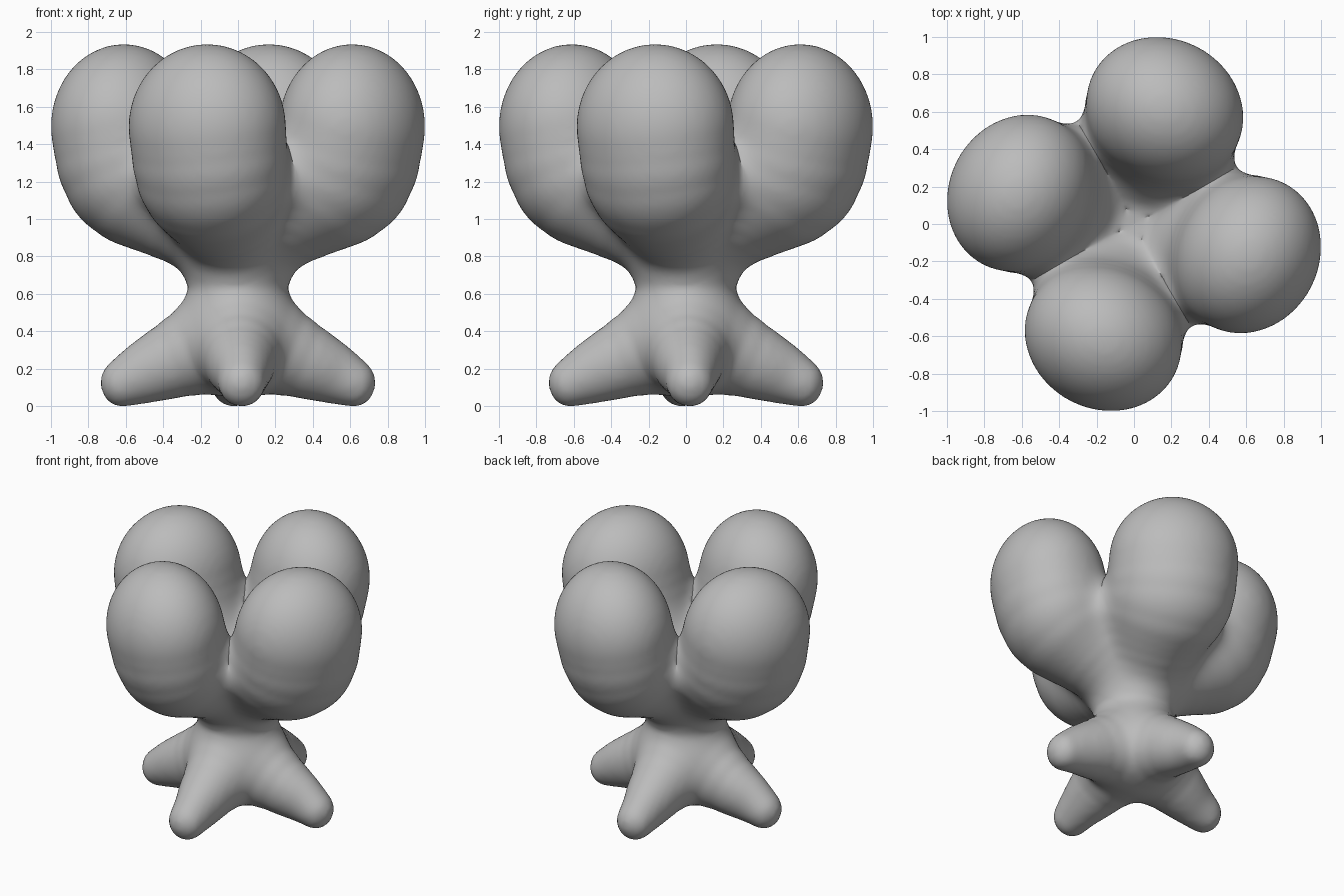
import bpy, bmesh, math
from mathutils import Matrix

cube = bpy.data.objects.get("Cube")
if cube:
    bpy.data.objects.remove(cube, do_unlink=True)

# Limb keys from root to tip: centre x, y, z and radii x, y, z
LOBE = [(0.02, 0, 0.78, 0.2, 0.2, 0.2), (0.2, -0.045, 0.93, 0.22, 0.23, 0.21),
        (0.41, -0.11, 1.11, 0.32, 0.33, 0.3), (0.55, -0.145, 1.26, 0.39, 0.4, 0.38),
        (0.61, -0.165, 1.5, 0.39, 0.417, 0.44)]
FOOT = [(0.1, 0, 0.36, 0.26, 0.25, 0.26), (0.36, 0.01, 0.245, 0.2, 0.19, 0.2),
        (0.5, 0.02, 0.185, 0.16, 0.15, 0.165), (0.62, 0.02, 0.13, 0.115, 0.125, 0.13)]
WEB = [(0.18, 0.1, 0.98, 0.15, 0.15, 0.15), (0.42, 0.24, 1.2, 0.11, 0.11, 0.12)]
CORE = [(0, 0, 0.6, 0.21, 0.21, 0.21), (0, 0, 0.95, 0.2, 0.2, 0.2)]
BLEND = 0.045


def smooth_chain(keys, steps, shear=0.0):
    """Ellipsoids strung along a smooth curve through the keys."""
    pts = [keys[0]] + keys + [keys[-1]]
    chain = []
    for i in range(len(keys) - 1):
        for s in range(steps):
            t = s / steps
            chain.append(tuple(
                0.5 * (2 * b + (c - a) * t + (2 * a - 5 * b + 4 * c - d) * t * t
                       + (3 * b - a - 3 * c + d) * t ** 3)
                for a, b, c, d in zip(*pts[i:i + 4])))
    return [e + (shear,) for e in chain + [keys[-1]]]


limbs = [smooth_chain(LOBE, 3, 0.11), smooth_chain(FOOT, 3), smooth_chain(WEB, 4)]
core = smooth_chain(CORE, 4)


def limb_distance(limb, x, y, z):
    near = 1.0
    for cx, cy, cz, rx, ry, rz, shear in limb:
        dx = x - cx
        u, v, w = dx / rx, (y - cy - shear * dx) / ry, (z - cz) / rz
        near = min(near, (math.sqrt(u * u + v * v + w * w) - 1) * (rx + ry + rz) / 3)
    return near


def distance(p):
    """Softly blended distance to every limb, repeated in quarter turns."""
    x, y, z = p
    total = math.exp(-limb_distance(core, x, y, z) / BLEND)
    for _ in range(4):
        for limb in limbs:
            total += math.exp(-limb_distance(limb, x, y, z) / BLEND)
        x, y = y, -x
    return -BLEND * math.log(total)


# Rough body: overlapping ellipsoids along every limb
bm = bmesh.new()
for quarter in range(4):
    turn = Matrix.Rotation(quarter * math.pi / 2, 4, 'Z')
    for limb in limbs + [core]:
        for cx, cy, cz, rx, ry, rz, shear in limb:
            shape = Matrix(((rx, 0, 0, cx), (shear * rx, ry, 0, cy),
                            (0, 0, rz, cz), (0, 0, 0, 1)))
            bmesh.ops.create_icosphere(bm, subdivisions=3, radius=1, matrix=turn @ shape)
mesh = bpy.data.meshes.new("body")
bm.to_mesh(mesh)
bm.free()
body = bpy.data.objects.new("lobed_body", mesh)
bpy.context.collection.objects.link(body)

# Fuse the ellipsoids into one skin
fuse = body.modifiers.new("fuse", 'REMESH')
fuse.mode = 'VOXEL'
fuse.voxel_size = 0.025
bpy.context.view_layer.update()
skin = bpy.data.meshes.new_from_object(body.evaluated_get(bpy.context.evaluated_depsgraph_get()))
body.modifiers.clear()
body.data = skin

# Relax the skin and settle it on the blended surface
bm = bmesh.new()
bm.from_mesh(skin)


def relax(times):
    for _ in range(times):
        bmesh.ops.smooth_vert(bm, verts=bm.verts, factor=0.5,
                              use_axis_x=True, use_axis_y=True, use_axis_z=True)


for step in range(4):
    relax(4)
    bm.normal_update()
    for v in bm.verts:
        v.co -= v.normal * max(-0.04, min(0.04, distance(v.co)))
relax(4)
low = min(v.co.z for v in bm.verts)
bmesh.ops.translate(bm, verts=bm.verts, vec=(0, 0, -low))
for f in bm.faces:
    f.smooth = True
bm.to_mesh(skin)
bm.free()

# Plain grey finish
grey = bpy.data.materials.new("plain_grey")
grey.use_nodes = True
colour = (0.5, 0.5, 0.5, 1)
grey.diffuse_color = colour
grey.node_tree.nodes["Principled BSDF"].inputs["Base Color"].default_value = colour
skin.materials.clear()
skin.materials.append(grey)
